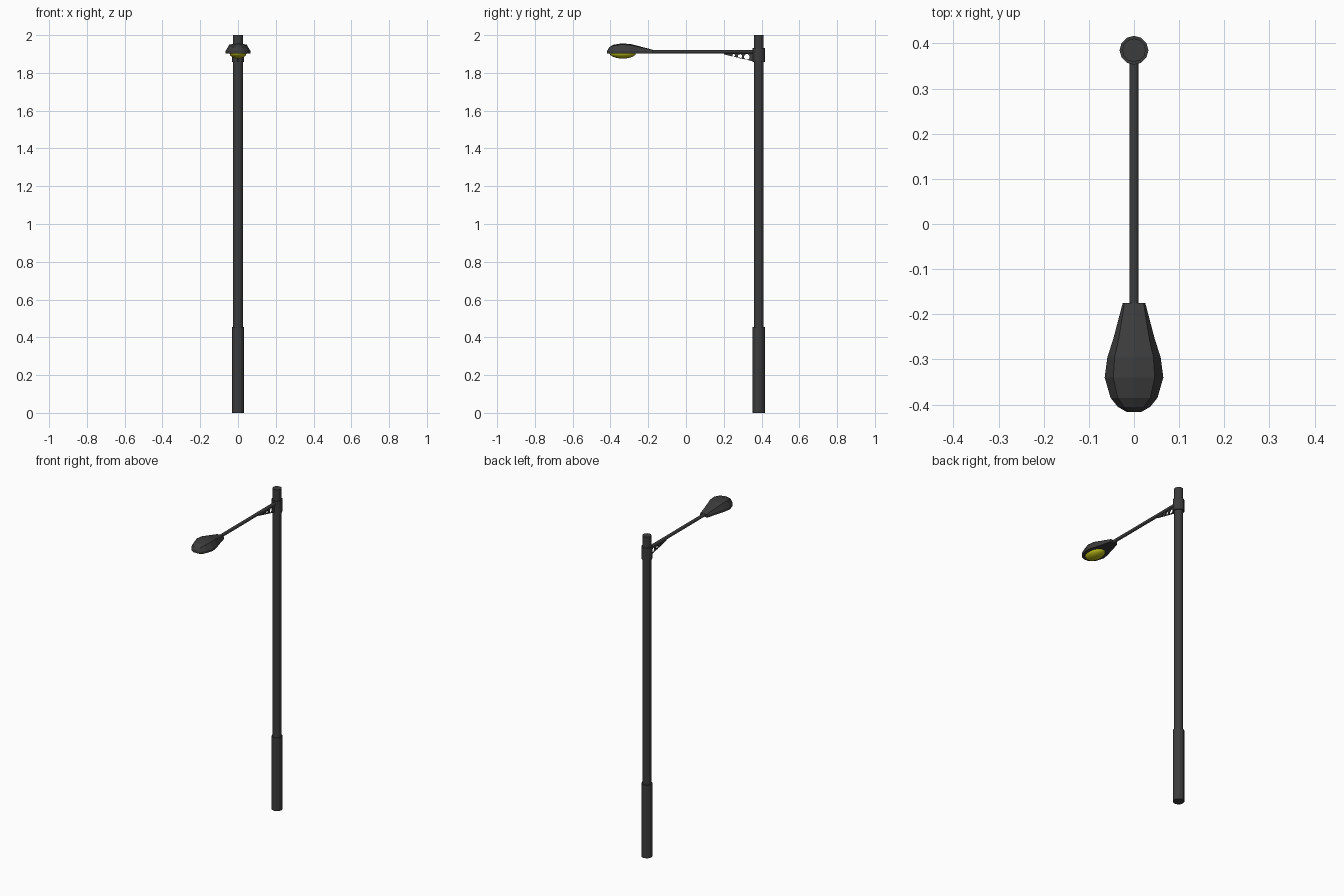
import bpy, bmesh, math

if "Cube" in bpy.data.objects:
    bpy.data.objects.remove(bpy.data.objects["Cube"])

POLE_Y = 0.385

def material(name, color):
    m = bpy.data.materials.new(name)
    m.diffuse_color = color
    m.use_nodes = True
    m.node_tree.nodes["Principled BSDF"].inputs["Base Color"].default_value = m.diffuse_color
    return m

dark = material("dark_metal", (0.045, 0.045, 0.045, 1))
yellow = material("yellow_lens", (0.5, 0.5, 0.01, 1))

def tube(name, radius, z0, z1):
    bpy.ops.mesh.primitive_cylinder_add(vertices=12, radius=radius, depth=z1 - z0,
                                        location=(0, POLE_Y, (z0 + z1) / 2))
    bpy.context.object.name = name
    bpy.context.object.data.materials.append(dark)

# Pole, thicker base sleeve and arm collar
tube("base_sleeve", 0.032, 0, 0.455)
tube("pole", 0.026, 0.455, 2.0)
tube("arm_collar", 0.032, 1.857, 1.931)

# Horizontal arm
bpy.ops.mesh.primitive_cylinder_add(vertices=12, radius=0.01, depth=0.565,
                                    location=(0, 0.0875, 1.912),
                                    rotation=(math.pi / 2, 0, 0))
bpy.context.object.name = "arm"
bpy.context.object.data.materials.append(dark)

# Triangular bracket with three round holes, drawn as a filled curve
curve = bpy.data.curves.new("bracket", 'CURVE')
curve.dimensions = '2D'
curve.fill_mode = 'BOTH'
curve.extrude = 0.004

def outline(points):
    s = curve.splines.new('POLY')
    s.points.add(len(points) - 1)
    for p, (y, z) in zip(s.points, points):
        p.co = (y, z, 0, 1)
    s.use_cyclic_u = True

outline([(0.2, 1.906), (0.2, 1.898), (0.36, 1.86), (0.36, 1.906)])
for y, z, r in [(0.322, 1.885, 0.015), (0.286, 1.888, 0.011), (0.252, 1.893, 0.007)]:
    outline([(y + r * math.cos(a * math.pi / 6), z + r * math.sin(a * math.pi / 6))
             for a in range(12)])
bracket = bpy.data.objects.new("bracket", curve)
bpy.context.collection.objects.link(bracket)
bracket.rotation_euler = (math.pi / 2, 0, math.pi / 2)
bpy.ops.object.select_all(action='DESELECT')
bracket.select_set(True)
bpy.context.view_layer.objects.active = bracket
bpy.ops.object.convert(target='MESH')
bpy.context.object.data.materials.append(dark)

# Teardrop lamp head, lofted along y: (y, half width, top half width, rim z, top z)
stations = [(-0.417, 0.015, 0.010, 1.912, 1.918),
            (-0.405, 0.036, 0.022, 1.914, 1.937),
            (-0.385, 0.052, 0.036, 1.916, 1.949),
            (-0.340, 0.065, 0.046, 1.917, 1.956),
            (-0.295, 0.059, 0.043, 1.917, 1.953),
            (-0.255, 0.046, 0.034, 1.916, 1.943),
            (-0.175, 0.025, 0.021, 1.914, 1.922)]
bm = bmesh.new()
rings = []
for y, w, t, zr, zt in stations:
    zs = zt - 0.15 * (zt - zr)
    section = [(-w, 1.902), (-w, zr), (-t, zs), (0, zt), (t, zs), (w, zr), (w, 1.902)]
    rings.append([bm.verts.new((x, y, z)) for x, z in section])
for a, b in zip(rings, rings[1:]):
    for i in range(7):
        j = (i + 1) % 7
        bm.faces.new((a[i], a[j], b[j], b[i]))
bm.faces.new(rings[0])
bm.faces.new(rings[-1])
bmesh.ops.recalc_face_normals(bm, faces=bm.faces)
mesh = bpy.data.meshes.new("lamp_head")
bm.to_mesh(mesh)
bm.free()
mesh.materials.append(dark)
bpy.context.collection.objects.link(bpy.data.objects.new("lamp_head", mesh))

# Bulging lens under the head
bpy.ops.mesh.primitive_uv_sphere_add(segments=20, ring_count=10, radius=1,
                                     location=(0, -0.335, 1.904))
lens = bpy.context.object
lens.name = "lens"
lens.scale = (0.045, 0.07, 0.028)
lens.data.materials.append(yellow)
bm = bmesh.new()
bm.from_mesh(lens.data)
bmesh.ops.bisect_plane(bm, geom=bm.verts[:] + bm.edges[:] + bm.faces[:],
                       plane_co=(0, 0, 0.01), plane_no=(0, 0, 1), clear_outer=True)
bm.to_mesh(lens.data)
bm.free()
bpy.ops.object.shade_smooth_by_angle()
